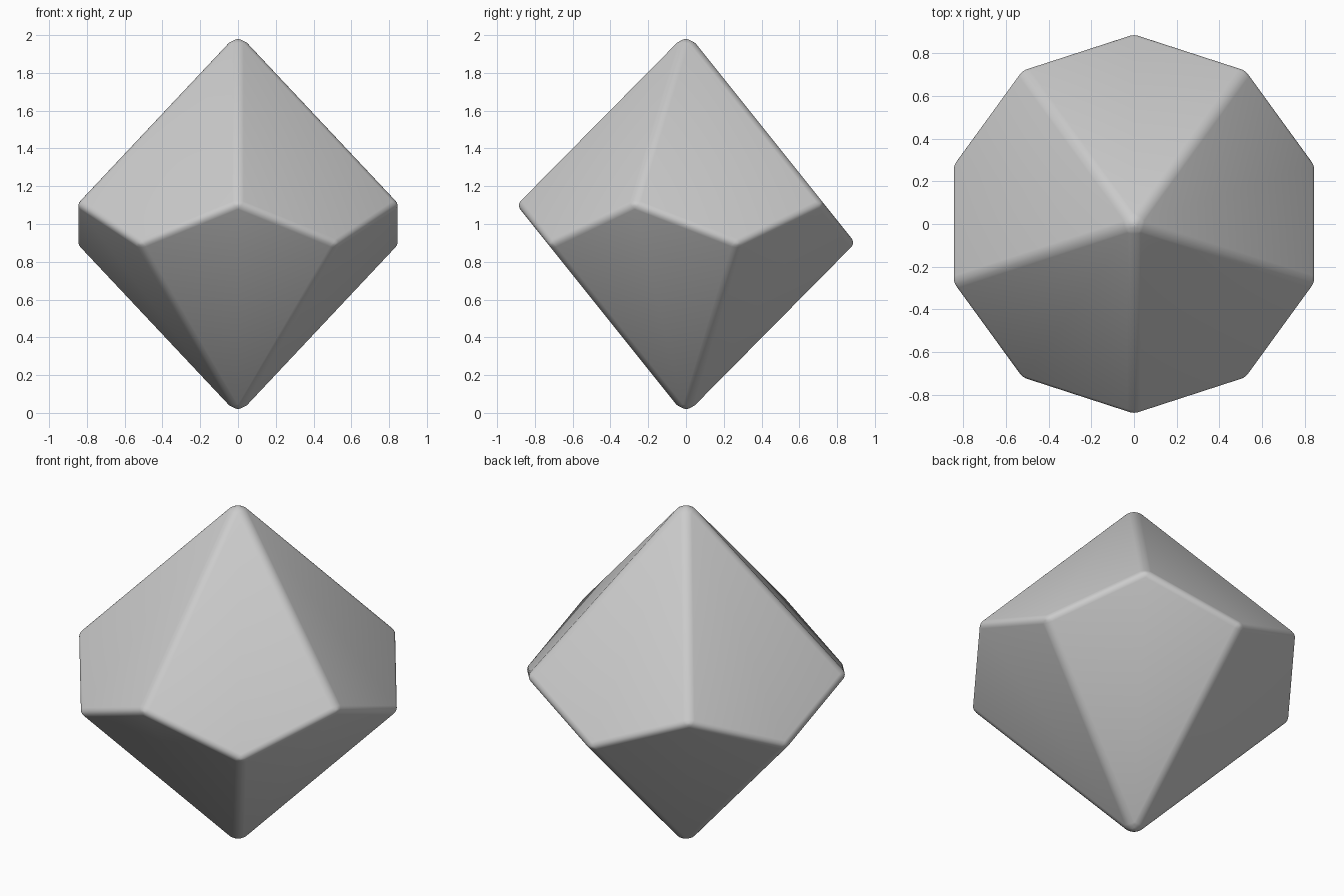
import bpy
import bmesh
from math import cos, sin, pi

cube = bpy.data.objects.get("Cube")
if cube:
    bpy.data.objects.remove(cube, do_unlink=True)

# Kite-faced ten-sided solid: the zigzag offset keeps each kite planar
HEIGHT = 1.02
RADIUS = 0.902
ROUNDING = 0.034
ZIGZAG = HEIGHT * (1 - cos(pi / 5)) / (1 + cos(pi / 5))

grey = bpy.data.materials.new("grey")
grey.use_nodes = True
colour = (0.6, 0.6, 0.6, 1)
grey.diffuse_color = colour
grey.node_tree.nodes["Principled BSDF"].inputs["Base Color"].default_value = colour

# Two tips and a zigzag belt, with the front belt corner raised
bm = bmesh.new()
top = bm.verts.new((0, 0, 1 + HEIGHT))
bottom = bm.verts.new((0, 0, 1 - HEIGHT))
belt = []
for i in range(10):
    angle = -pi / 2 + i * pi / 5
    z = 1 + (ZIGZAG if i % 2 == 0 else -ZIGZAG)
    belt.append(bm.verts.new((RADIUS * cos(angle), RADIUS * sin(angle), z)))

# Each kite joins a tip to three neighbouring belt corners
for i in range(10):
    tip = top if i % 2 == 0 else bottom
    bm.faces.new((tip, belt[i], belt[(i + 1) % 10], belt[(i + 2) % 10]))
bmesh.ops.recalc_face_normals(bm, faces=bm.faces)

mesh = bpy.data.meshes.new("ten_sided_die")
bm.to_mesh(mesh)
bm.free()
mesh.materials.append(grey)
die = bpy.data.objects.new("ten_sided_die", mesh)
bpy.context.collection.objects.link(die)

# Rounded edges, shaded smooth
for face in mesh.polygons:
    face.use_smooth = True
bevel = die.modifiers.new("rounded_edges", "BEVEL")
bevel.width = ROUNDING
bevel.segments = 6
bevel.limit_method = "NONE"
